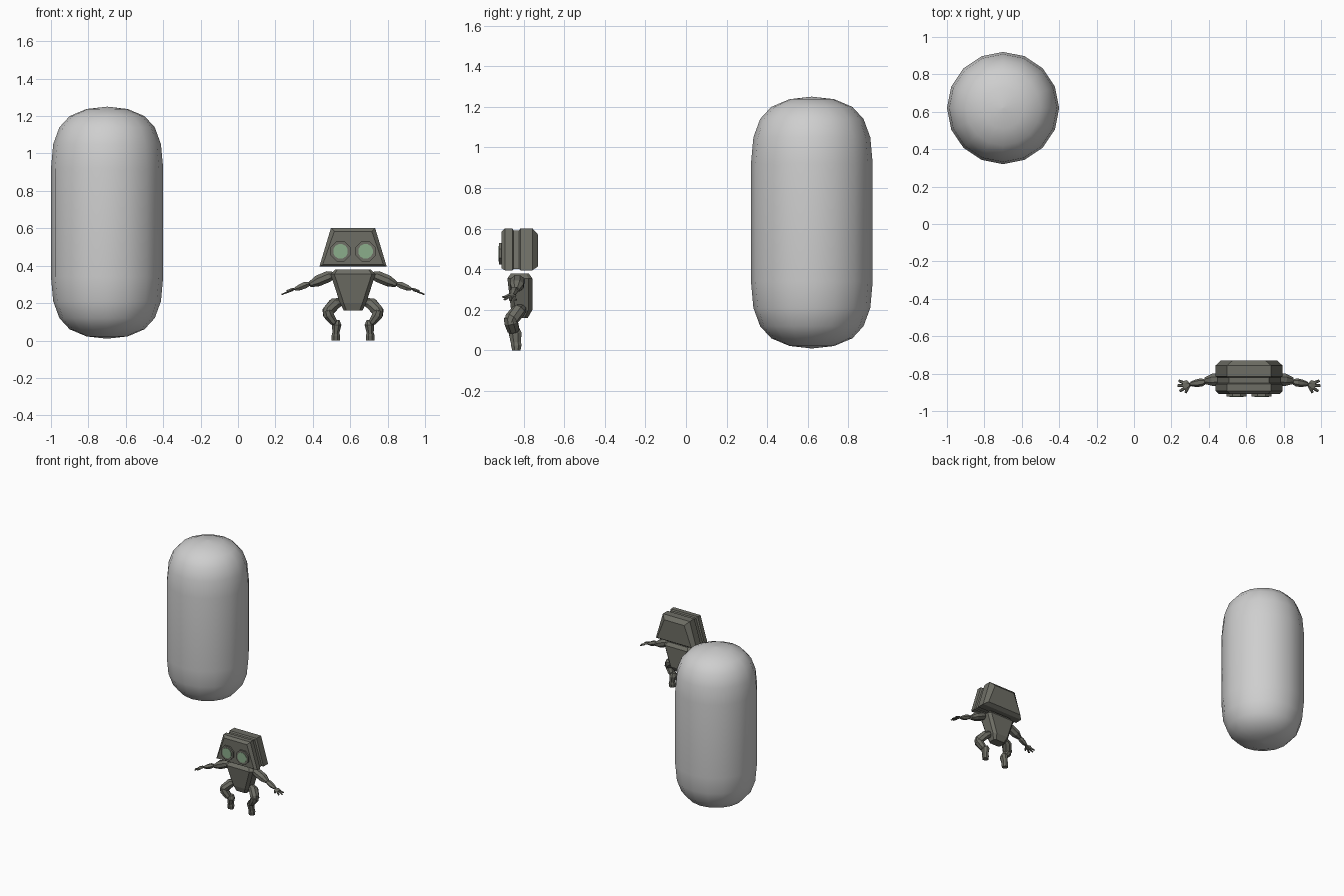
import bpy, bmesh, math
from mathutils import Vector


def material(name, rgb):
    m = bpy.data.materials.new(name)
    m.diffuse_color = (*rgb, 1)
    return m


PALE = material("pale grey", (0.62, 0.62, 0.62))
METAL = material("dark olive metal", (0.155, 0.155, 0.13))
GREEN = material("eye green", (0.26, 0.42, 0.26))
CX = 0.615   # robot centre line


def loft(name, rings, mat):
    """Skin a list of equally sized point rings and cap both ends."""
    bm = bmesh.new()
    vs = [[bm.verts.new(p) for p in r] for r in rings]
    n = len(vs[0])
    for a, b in zip(vs, vs[1:]):
        for i in range(n):
            j = (i + 1) % n
            bm.faces.new((a[i], a[j], b[j], b[i]))
    bm.faces.new(vs[0])
    bm.faces.new(vs[-1])
    bmesh.ops.recalc_face_normals(bm, faces=bm.faces)
    me = bpy.data.meshes.new(name)
    bm.to_mesh(me)
    bm.free()
    me.materials.append(mat)
    ob = bpy.data.objects.new(name, me)
    bpy.context.collection.objects.link(ob)
    return ob


def limb(name, stations, side, n=8):
    """Faceted limb; stations are (offset from centre line, y, z, radius across, radius in y)."""
    pts = [Vector(s[:3]) for s in stations]
    rings = []
    for i, s in enumerate(stations):
        d = (pts[min(i + 1, len(pts) - 1)] - pts[max(i - 1, 0)]).normalized()
        v = (Vector((0, 1, 0)) - d * d.y).normalized()
        u = v.cross(d)
        ring = []
        for k in range(n):
            a = 2 * math.pi * (k + 0.5) / n
            p = pts[i] + u * (s[3] * math.cos(a)) + v * (s[4] * math.sin(a))
            ring.append((CX + side * p.x, p.y, p.z))
        rings.append(ring)
    return loft(name, rings, METAL)


def box_ring(z, hx, y0, y1, c):
    """Chamfered rectangle at height z."""
    return [(CX + x, y, z) for x, y in (
        (-hx + c, y0), (hx - c, y0), (hx, y0 + c), (hx, y1 - c),
        (hx - c, y1), (-hx + c, y1), (-hx, y1 - c), (-hx, y0 + c))]


def disc(name, x, z, r, y0, y1, mat, n=8):
    rings = [[(x + r * math.cos(2 * math.pi * (k + .5) / n), y,
               z + r * math.sin(2 * math.pi * (k + .5) / n)) for k in range(n)]
             for y in (y0, y1)]
    return loft(name, rings, mat)


# Large rounded capsule
half = [(0.003, 1.25), (0.11, 1.238), (0.2, 1.20), (0.255, 1.14), (0.288, 1.05), (0.3, 0.92)]
profile = half + [(0.3, 0.63)] + [(r, 1.26 - z) for r, z in reversed(half)]
capsule = loft("capsule", [[(-0.7 + r * math.cos(math.pi * k / 8),
                             0.62 + r * math.sin(math.pi * k / 8), z)
                            for k in range(16)] for r, z in profile], PALE)
for p in capsule.data.polygons:
    p.use_smooth = True


# Head: wedge-shaped layers from front to back with a groove
def head_ring(y, i):
    return [(CX - 0.18 + i, y, 0.395 + i * .6), (CX + 0.18 - i, y, 0.395 + i * .6),
            (CX + 0.118 - i, y, 0.602 - i), (CX - 0.118 + i, y, 0.602 - i)]


loft("head", [head_ring(y, i) for y, i in (
    (-0.910, 0.018), (-0.892, 0.0), (-0.856, 0.0), (-0.85, 0.01), (-0.822, 0.01),
    (-0.815, 0.0), (-0.757, 0.0), (-0.73, 0.03))], METAL)

# Torso tapering down to the hips
loft("torso", [box_ring(0.38, 0.095, -0.862, -0.775, 0.012),
               box_ring(0.355, 0.12, -0.88, -0.757, 0.02),
               box_ring(0.20, 0.07, -0.862, -0.757, 0.02),
               box_ring(0.16, 0.05, -0.85, -0.78, 0.015)], METAL)

for side, tag in ((-1, "left"), (1, "right")):
    # Eyes
    ex = CX + side * 0.067
    disc(tag + "_eye_rim", ex, 0.477, 0.058, -0.922, -0.89, METAL)
    disc(tag + "_eye", ex, 0.477, 0.040, -0.925, -0.92, GREEN, 12)
    # Arm
    limb(tag + "_upper_arm", [(0.105, -0.83, 0.352, 0.018, 0.022), (0.13, -0.83, 0.343, 0.032, 0.036),
                              (0.19, -0.833, 0.318, 0.032, 0.036), (0.232, -0.838, 0.298, 0.015, 0.02)], side)
    limb(tag + "_forearm", [(0.235, -0.845, 0.302, 0.012, 0.014), (0.255, -0.847, 0.297, 0.020, 0.022),
                            (0.285, -0.852, 0.284, 0.018, 0.020), (0.312, -0.855, 0.274, 0.009, 0.012)], side, 6)
    limb(tag + "_palm", [(0.316, -0.86, 0.276, 0.007, 0.012), (0.33, -0.862, 0.271, 0.009, 0.027),
                         (0.352, -0.864, 0.263, 0.008, 0.024)], side, 6)
    for k, (x0, y0, x1, y1) in enumerate(((0.345, -0.85, 0.376, -0.838), (0.35, -0.864, 0.382, -0.864),
                                          (0.345, -0.878, 0.37, -0.894), (0.328, -0.878, 0.34, -0.903))):
        limb(f"{tag}_finger_{k + 1}", [(x0, y0, 0.62 * .43 - (x0 - .33) * .35, 0.006, 0.009),
                                       (x1, y1, 0.62 * .43 - (x1 - .33) * .4, 0.004, 0.007)], side, 6)
    # Leg: thigh, knee section and foot
    limb(tag + "_thigh", [(0.072, -0.812, 0.205, 0.024, 0.028), (0.10, -0.825, 0.195, 0.034, 0.036),
                          (0.135, -0.86, 0.155, 0.032, 0.036), (0.137, -0.87, 0.14, 0.024, 0.028)], side)
    limb(tag + "_shin", [(0.138, -0.868, 0.165, 0.024, 0.032), (0.133, -0.862, 0.14, 0.030, 0.036),
                         (0.105, -0.85, 0.10, 0.022, 0.032), (0.098, -0.846, 0.092, 0.014, 0.024)], side)
    limb(tag + "_foot", [(0.085, -0.842, 0.11, 0.014, 0.022), (0.087, -0.842, 0.085, 0.027, 0.034),
                         (0.092, -0.838, 0.04, 0.020, 0.027), (0.092, -0.836, 0.025, 0.025, 0.028),
                         (0.092, -0.836, 0.0, 0.024, 0.022)], side)
